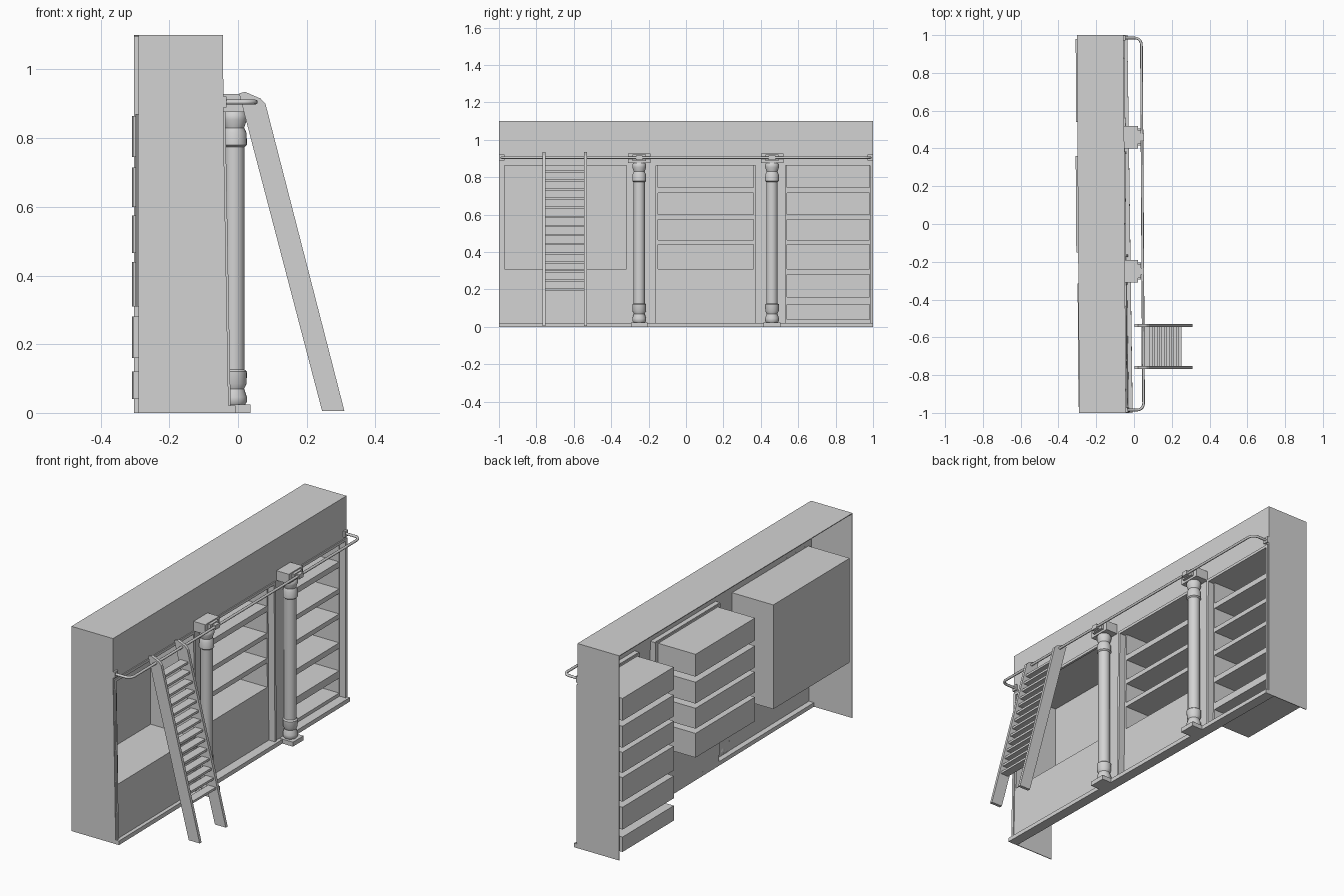
import bpy, bmesh, math
from mathutils import Vector

old = bpy.data.objects.get("Cube")
if old:
    bpy.data.objects.remove(old, do_unlink=True)

GREY = bpy.data.materials.new("light grey")
GREY.use_nodes = True
GREY.diffuse_color = (0.65, 0.65, 0.65, 1)
GREY.node_tree.nodes["Principled BSDF"].inputs["Base Color"].default_value = GREY.diffuse_color


def finish(name, bm):
    bmesh.ops.recalc_face_normals(bm, faces=bm.faces)
    me = bpy.data.meshes.new(name)
    bm.to_mesh(me)
    bm.free()
    ob = bpy.data.objects.new(name, me)
    bpy.context.collection.objects.link(ob)
    me.materials.append(GREY)
    return ob


def smooth(ob):
    bpy.ops.object.select_all(action="DESELECT")
    ob.select_set(True)
    bpy.context.view_layer.objects.active = ob
    bpy.ops.object.shade_smooth_by_angle(angle=math.radians(35))


# The whole case is turned a touch, and its right foot kicks forward
def back_x(y):
    return -0.2965 - 0.0065 * y


def front_x(y, z):
    kick = 0.016 * max(0, 1 - z / 0.88) * (1 - y) / 2
    return -0.049 - 0.006 * y + kick


def add_box(bm, x, y, z):
    verts = bmesh.ops.create_cube(bm, size=1)["verts"]
    for v in verts:
        v.co = [lo + (c + 0.5) * (hi - lo) for c, (lo, hi) in zip(v.co, (x, y, z))]
    return verts


def box(name, x, y, z):
    bm = bmesh.new()
    add_box(bm, x, y, z)
    return finish(name, bm)


def deep_box(bm, y, z, extra=0.0, recess=0.0):
    """Box running from the back of the case to its front."""
    verts = add_box(bm, (0, 1), y, z)
    for v in verts:
        v.co.x = back_x(v.co.y) - extra if v.co.x < 0.5 else front_x(v.co.y, v.co.z) - recess
    return verts


def panels(name, rects, proud=0.0, thick=0.006):
    """Upright plates that follow the facade."""
    bm = bmesh.new()
    for y0, y1, z0, z1 in rects:
        for v in add_box(bm, (proud - thick, proud), (y0, y1), (z0, z1)):
            v.co.x += front_x(v.co.y, v.co.z)
    return finish(name, bm)


def cubbies(name, y, levels, extra, recess):
    """Open-fronted compartments hanging behind the facade."""
    bm = bmesh.new()
    for z in levels:
        verts = deep_box(bm, y, z, extra, recess)
        faces = {f for v in verts for f in v.link_faces}
        front = max(faces, key=lambda f: f.calc_center_median().x)
        bmesh.ops.delete(bm, geom=[front], context="FACES_ONLY")
    return finish(name, bm)


def rails(y, levels):
    """Strips that fill the space below, between and above openings."""
    edges = [0] + [e for level in levels for e in level] + [0.875]
    return [(*y, a, b) for a, b in zip(edges[::2], edges[1::2])]


# Outer shell: open at the back and underneath
T = 0.004
for name, y, z in (("top_board", (-1, 1), (1.1 - T, 1.1)),
                   ("right_end_board_upper", (-1, -1 + T), (0.88, 1.1)),
                   ("right_end_board_lower", (-1, -1 + T), (0, 0.88)),
                   ("left_end_board", (1 - T, 1), (0, 1.1))):
    bm = bmesh.new()
    deep_box(bm, y, z)
    finish(name, bm)
panels("header_board", [(-1, 1, 0.875, 1.1)])

# Compartments
UPPER = [(0.31, 0.44), (0.465, 0.575), (0.6, 0.715), (0.745, 0.865)]
LOWER = [(0.04, 0.12), (0.16, 0.28)]
SET = 0.03
MIDDLE, LEFT = (-0.15, 0.36), (0.54, 0.98)
cubbies("display_recess", (-0.97, -0.315), [(0.31, 0.87)], 0.004, 0)
cubbies("middle_shelves", MIDDLE, UPPER, 0.01, SET)
cubbies("left_shelves", LEFT, LOWER + UPPER, 0.006, SET)

# Facade: display front, pilaster backs and the set-back shelf surrounds
panels("display_front", [(-0.97, -0.315, 0, 0.31), (-1, -0.97, 0, 0.875)])
panels("pilaster_backs", [(-0.315, -0.175, 0, 0.875), (0.385, 0.518, 0, 0.875)])
panels("middle_shelf_surround",
       rails(MIDDLE, UPPER) + [(-0.175, -0.15, 0, 0.875), (0.36, 0.385, 0, 0.875)], -SET)
panels("left_shelf_surround",
       rails(LEFT, LOWER + UPPER) + [(0.518, 0.54, 0, 0.875), (0.98, 1, 0, 0.875)], -SET)

# Frame mouldings around the three bays, and the plinth
W = 0.014
for name, a, b, depth in (("display", -0.995, -0.305, 0.012),
                          ("middle", -0.175, 0.385, SET + 0.008),
                          ("left", 0.518, 0.998, SET + 0.008)):
    panels(name + "_frame", [(a, a + W, 0.02, 0.875), (b - W, b, 0.02, 0.875),
                             (a, b, 0.863, 0.878)], 0.006, depth)
panels("plinth", [(-1, 1, 0, 0.022)], 0.02, 0.056)

# Columns with plates, turned shaft, capital and rail bracket
PROFILE = [(0, 0.022), (0.03, 0.022), (0.037, 0.032), (0.037, 0.046), (0.029, 0.07),
           (0.036, 0.085), (0.037, 0.12), (0.03, 0.126)]
CX = -0.011
for name, y in (("right", -0.25), ("left", 0.46)):
    bm = bmesh.new()
    path = PROFILE + [(r, 0.9 - z) for r, z in reversed(PROFILE)]
    vs = [bm.verts.new((CX + r, y, z)) for r, z in path]
    es = [bm.edges.new(p) for p in zip(vs, vs[1:])]
    bmesh.ops.spin(bm, geom=vs + es, cent=(CX, y, 0), axis=(0, 0, 1),
                   angle=math.tau, steps=24)
    bmesh.ops.remove_doubles(bm, verts=bm.verts, dist=0.0002)
    smooth(finish(name + "_column", bm))
    box(name + "_column_foot", (-0.045, 0.036), (y - 0.045, y + 0.045), (0, 0.024))
    box(name + "_column_capital", (-0.052, 0.022), (y - 0.06, y + 0.06), (0.876, 0.928))
    box(name + "_rail_bracket", (0.02, 0.036), (y - 0.035, y + 0.035), (0.888, 0.922))
    box(name + "_rail_clip", (0.034, 0.054), (y - 0.018, y + 0.018), (0.893, 0.917))

# Ladder rail: one bent tube
cu = bpy.data.curves.new("ladder_rail", "CURVE")
cu.dimensions = "3D"
cu.bevel_depth = 0.007
cu.bevel_resolution = 2
cu.use_fill_caps = True
RX, R, E = 0.045, 0.035, 0.985
half = [(-0.045, E)] + [(RX - R + R * math.sin(a), E - R + R * math.cos(a))
                        for a in (math.pi * i / 10 for i in range(6))]
pts = half + [(x, -y) for x, y in reversed(half)]
sp = cu.splines.new("POLY")
sp.points.add(len(pts) - 1)
for p, (x, y) in zip(sp.points, pts):
    p.co = (x - 0.006 * y, y, 0.905, 1)
bpy.context.collection.objects.link(bpy.data.objects.new("ladder_rail", cu))
cu.materials.append(GREY)
panels("rail_flanges", [(y - 0.014, y + 0.014, 0.889, 0.921) for y in (-E, E)], 0.01, 0.012)

# Ladder: two slanted stringers with flat treads
SIDE = [(0.003, 0.93), (0.02, 0.935), (0.066, 0.915), (0.08, 0.9), (0.31, 0.005), (0.245, 0.005)]
for name, y in (("right_stringer", -0.768), ("left_stringer", -0.546)):
    bm = bmesh.new()
    face = bm.faces.new([bm.verts.new((x, y, z)) for x, z in SIDE])
    ext = bmesh.ops.extrude_face_region(bm, geom=[face])["geom"]
    bmesh.ops.translate(bm, vec=Vector((0, 0.016, 0)),
                        verts=[g for g in ext if isinstance(g, bmesh.types.BMVert)])
    finish(name, bm)
bm = bmesh.new()
for i in range(14):
    z = 0.2 + i * 0.0485
    x = 0.036 + (0.93 - z) * 0.262
    add_box(bm, (x - 0.023, x + 0.023), (-0.755, -0.544), (z - 0.006, z + 0.006))
finish("ladder_treads", bm)
